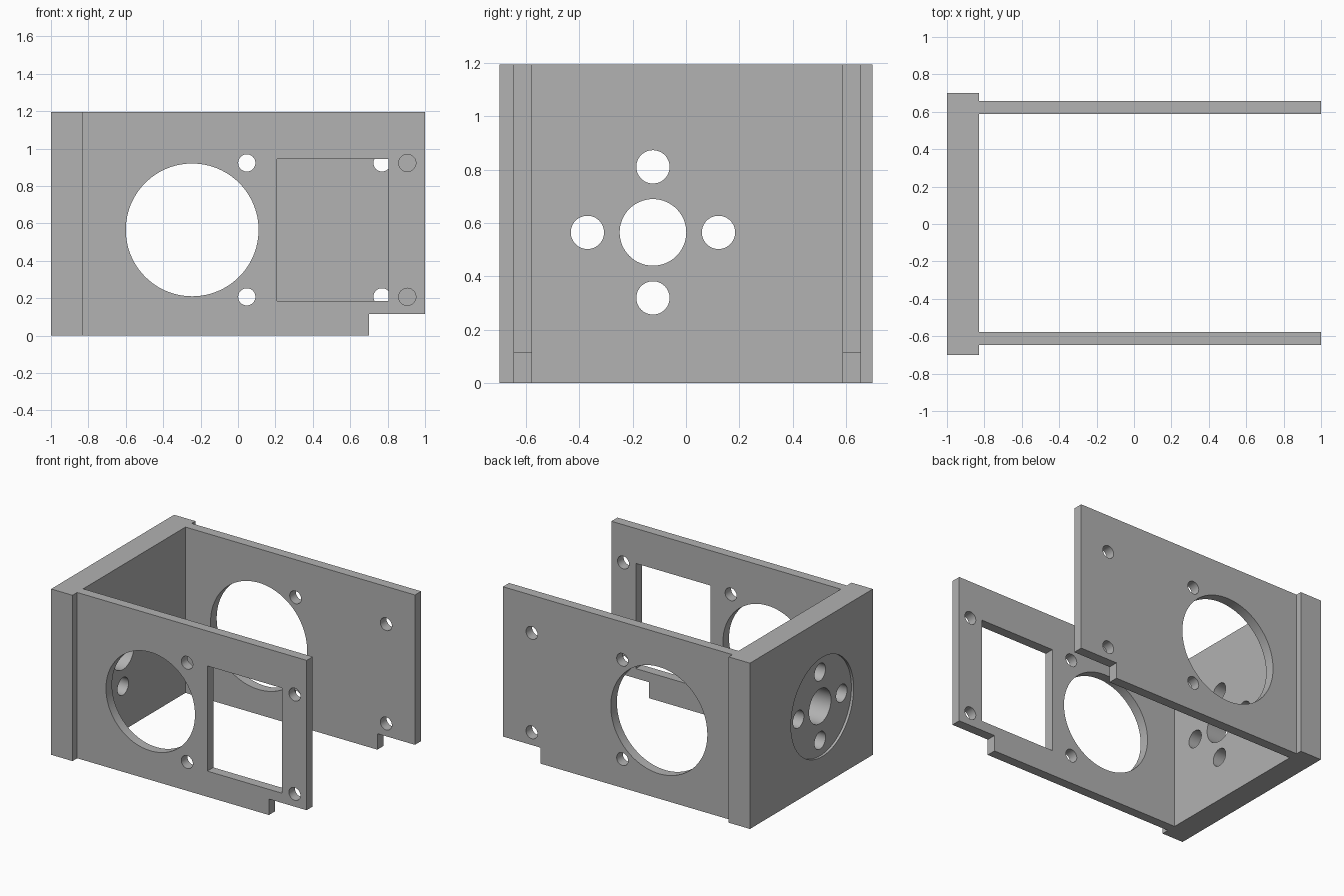
import bpy
import bmesh
import math
from mathutils import Matrix, Vector

if "Cube" in bpy.data.objects:
    bpy.data.objects.remove(bpy.data.objects["Cube"])

grey = bpy.data.materials.new("plain_grey")
grey.diffuse_color = (0.445, 0.445, 0.445, 1)
grey.use_nodes = True
grey.node_tree.nodes["Principled BSDF"].inputs["Base Color"].default_value = grey.diffuse_color

HOLE_Z = 0.565                 # height of the bore axes
PLATE_X = -0.83                # inner face of the end plate
TOP = 1.195


def finish(name, bm):
    bmesh.ops.recalc_face_normals(bm, faces=bm.faces)
    mesh = bpy.data.meshes.new(name)
    bm.to_mesh(mesh)
    bm.free()
    mesh.materials.append(grey)
    obj = bpy.data.objects.new(name, mesh)
    bpy.context.collection.objects.link(obj)
    return obj


def box(name, lo, hi):
    lo, hi = Vector(lo), Vector(hi)
    bm = bmesh.new()
    bmesh.ops.create_cube(bm, size=1, matrix=Matrix.Translation((lo + hi) / 2)
                          @ Matrix.Diagonal((*(hi - lo), 1)))
    return finish(name, bm)


def cylinder(centre, radius, depth, axis, sides=64):
    turn = Matrix.Rotation(math.pi / 2, 4, 'Y' if axis == 'X' else 'X')
    bm = bmesh.new()
    bmesh.ops.create_cone(bm, cap_ends=True, segments=sides, radius1=radius, radius2=radius,
                          depth=depth, matrix=Matrix.Translation(centre) @ turn)
    return finish("cutter", bm)


def cut(obj, cutters):
    bpy.context.view_layer.objects.active = obj
    for c in cutters:
        mod = obj.modifiers.new("cut", 'BOOLEAN')
        mod.operation = 'DIFFERENCE'
        mod.solver = 'EXACT'
        mod.object = c
        bpy.ops.object.modifier_apply(modifier=mod.name)
        bpy.data.objects.remove(c)
    bpy.ops.object.select_all(action='DESELECT')
    obj.select_set(True)
    bpy.ops.object.shade_smooth_by_angle(angle=math.radians(30))


def side_plate(name, y0, y1, bore, screw_x, window=False):
    plate = box(name, (PLATE_X, y0, 0), (1, y1, TOP))
    y = (y0 + y1) / 2
    # notched lower corner, large bore and four screw holes
    cutters = [box("cutter", (0.70, y0 - 0.1, -0.1), (1.1, y1 + 0.1, 0.115)),
               cylinder((-0.245, y, HOLE_Z), bore, 0.3, 'Y', 96)]
    for x in (0.047, screw_x):
        for z in (0.207, 0.923):
            cutters.append(cylinder((x, y, z), 0.046, 0.3, 'Y', 40))
    if window:
        cutters.append(box("cutter", (0.208, y0 - 0.1, 0.185), (0.805, y1 + 0.1, 0.943)))
    cut(plate, cutters)


side_plate("front_side_plate", -0.647, -0.578, 0.355, 0.905, window=True)
side_plate("back_side_plate", 0.587, 0.657, 0.385, 0.77)

# End plate: shallow round recess outside, central bore, ring of four holes
end = box("end_plate", (-1, -0.70, 0), (PLATE_X, 0.70, TOP))
CY = -0.124
cutters = [cylinder((-1, CY, HOLE_Z), 0.357, 0.036, 'X', 96),
           cylinder((-0.9, CY, HOLE_Z), 0.125, 0.5, 'X')]
for dy, dz in ((0.246, 0), (-0.246, 0), (0, 0.246), (0, -0.246)):
    cutters.append(cylinder((-0.9, CY + dy, HOLE_Z + dz), 0.0625, 0.5, 'X', 48))
cut(end, cutters)
